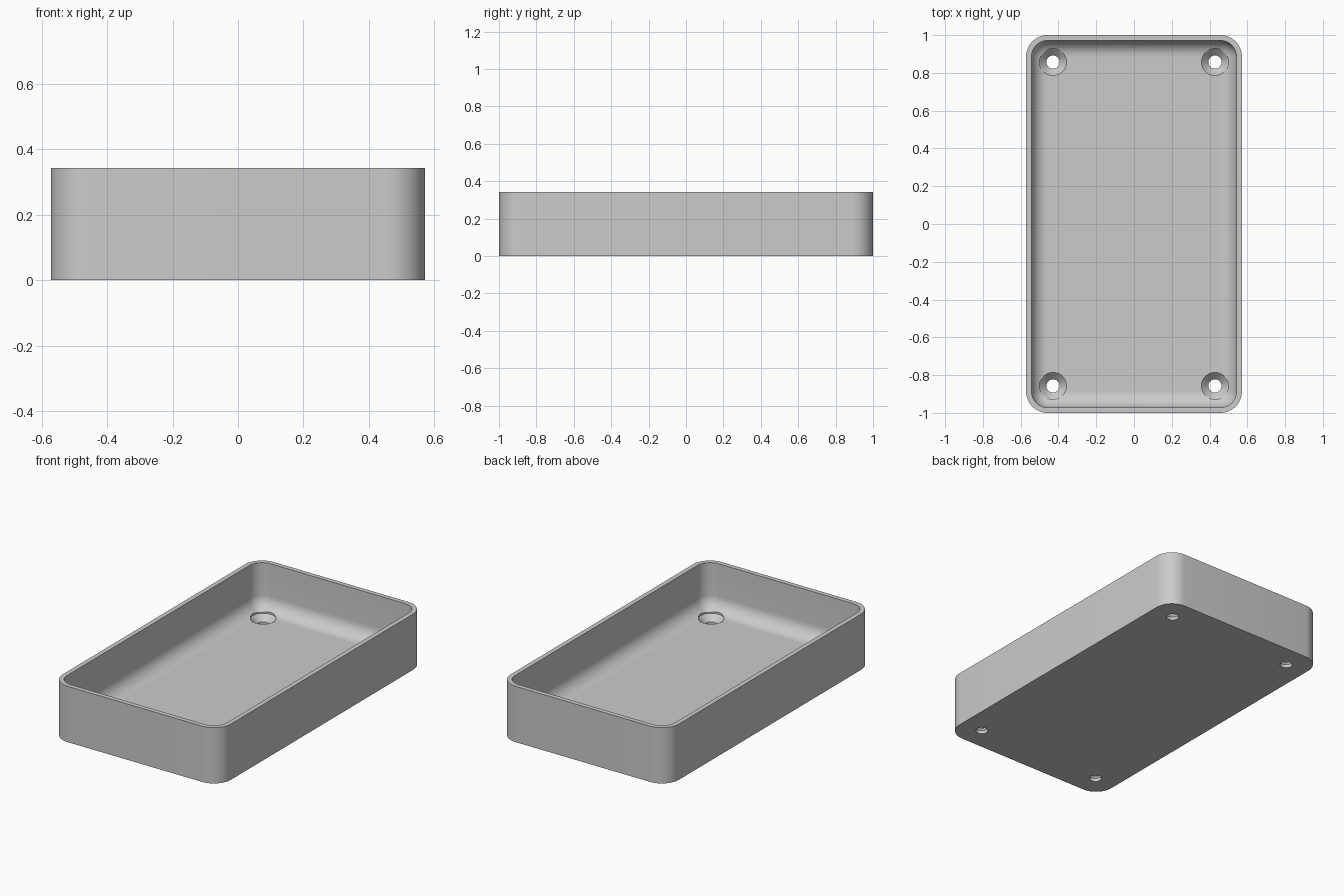
import bpy, bmesh, math

if "Cube" in bpy.data.objects:
    bpy.data.objects.remove(bpy.data.objects["Cube"])

U = 1 / 35                      # design unit
HX, HY, H = 20 * U, 35 * U, 12 * U
WALL, FLOOR, FIL = U, 2 * U, 3 * U
SEG = 12

grey = bpy.data.materials.new("plain grey")
grey.diffuse_color = (0.6, 0.6, 0.6, 1)
grey.use_nodes = True
grey.node_tree.nodes["Principled BSDF"].inputs["Base Color"].default_value = grey.diffuse_color


def ring(bm, inset, z):
    """Rounded rectangle loop; corner radius shrinks with the inset."""
    r = max(4 * U - inset, 1e-5)
    cx, cy = HX - inset - r, HY - inset - r
    loop = []
    for k, (sx, sy) in enumerate(((1, 1), (-1, 1), (-1, -1), (1, -1))):
        for i in range(SEG + 1):
            a = math.pi / 2 * (k + i / SEG)
            loop.append(bm.verts.new((sx * cx + r * math.cos(a), sy * cy + r * math.sin(a), z)))
    return loop


def finish(bm, name):
    bmesh.ops.remove_doubles(bm, verts=bm.verts, dist=1e-4)
    bmesh.ops.recalc_face_normals(bm, faces=bm.faces)
    me = bpy.data.meshes.new(name)
    bm.to_mesh(me)
    bm.free()
    me.materials.append(grey)
    ob = bpy.data.objects.new(name, me)
    bpy.context.collection.objects.link(ob)
    return ob


# tray: outer wall, rim, inner wall, rounded fillet down to the floor
bm = bmesh.new()
stations = [(0, 0), (0, H), (WALL, H)]
for i in range(SEG + 1):
    a = math.pi / 2 * i / SEG
    stations.append((WALL + FIL * (1 - math.cos(a)), FLOOR + FIL * (1 - math.sin(a))))
rings = [ring(bm, d, z) for d, z in stations]
for lo, hi in zip(rings, rings[1:]):
    n = len(lo)
    for i in range(n):
        j = (i + 1) % n
        bm.faces.new((lo[i], lo[j], hi[j], hi[i]))
bm.faces.new(rings[0][::-1])
bm.faces.new(rings[-1])
tray = finish(bm, "tray")

# countersunk screw holes: one revolved cutter per corner
bm = bmesh.new()
R1, R2, N = 0.035, 0.0715, 40
profile = [(R1, -0.05), (R1, FLOOR - (R2 - R1)), (R2, FLOOR), (R2, H / 2)]
for sx in (-1, 1):
    for sy in (-1, 1):
        loops = [[bm.verts.new((sx * 15 * U + r * math.cos(2 * math.pi * i / N),
                                sy * 30 * U + r * math.sin(2 * math.pi * i / N), z))
                  for i in range(N)] for r, z in profile]
        for lo, hi in zip(loops, loops[1:]):
            for i in range(N):
                j = (i + 1) % N
                bm.faces.new((lo[i], lo[j], hi[j], hi[i]))
        bm.faces.new(loops[0][::-1])
        bm.faces.new(loops[-1])
cutter = finish(bm, "screw_hole_cutter")

mod = tray.modifiers.new("screw holes", 'BOOLEAN')
mod.object = cutter
mod.operation = 'DIFFERENCE'
mod.solver = 'EXACT'
bpy.context.view_layer.objects.active = tray
tray.select_set(True)
bpy.ops.object.modifier_apply(modifier=mod.name)
bpy.data.objects.remove(cutter, do_unlink=True)
bpy.ops.object.shade_smooth_by_angle(angle=math.radians(30))
